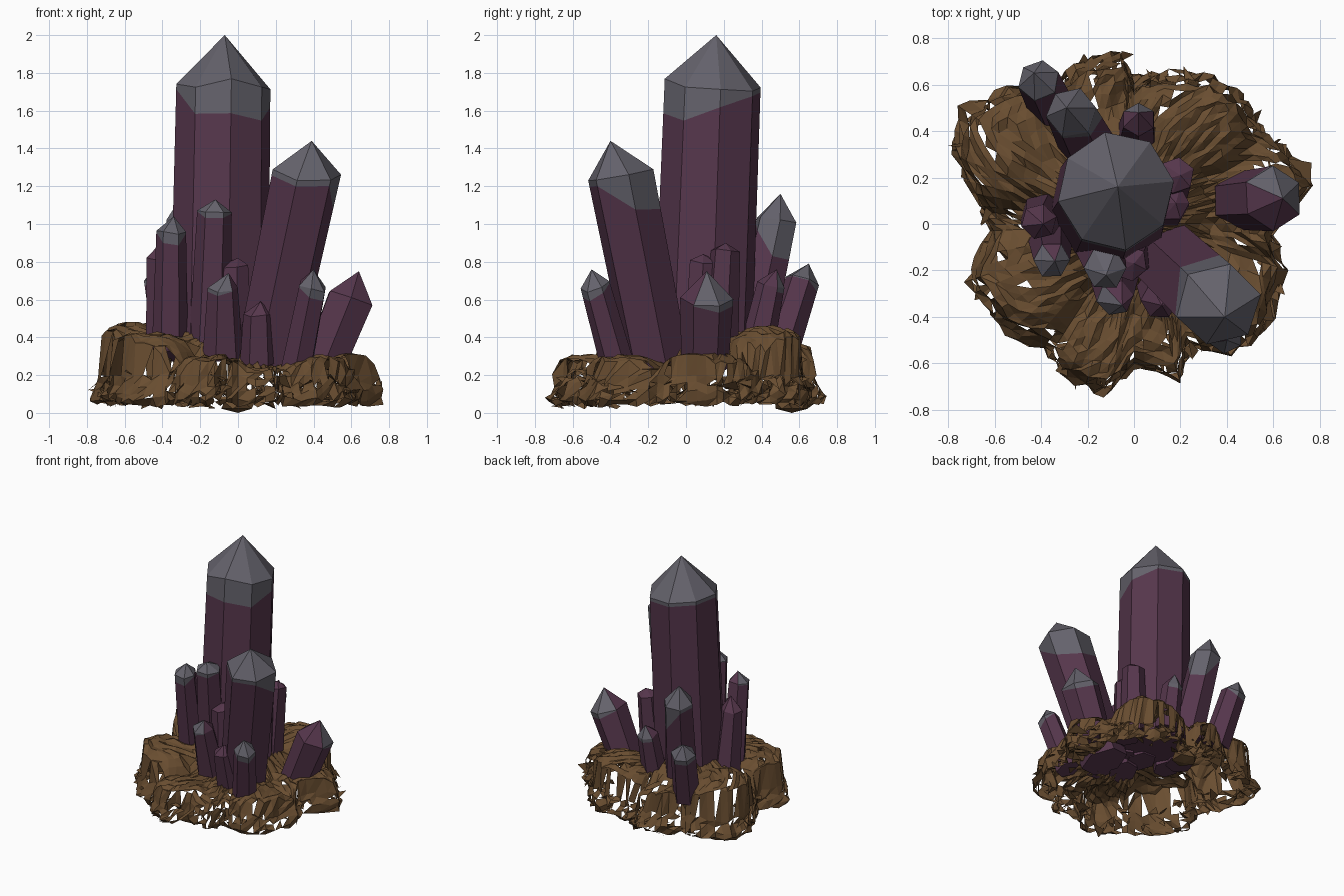
import bpy, bmesh, math, random
from mathutils import Vector

if "Cube" in bpy.data.objects:
    bpy.data.objects.remove(bpy.data.objects["Cube"])
random.seed(7)


def material(name, rgb):
    m = bpy.data.materials.new(name)
    m.diffuse_color = (*rgb, 1)
    m.use_nodes = True
    m.node_tree.nodes["Principled BSDF"].inputs["Base Color"].default_value = m.diffuse_color
    return m


PURPLE = material("purple crystal", (0.092, 0.037, 0.072))
GREY = material("grey crystal tip", (0.128, 0.122, 0.148))
BROWN = material("brown rock", (0.142, 0.075, 0.030))


def finish(bm, name, mats, recalc=True):
    if recalc:
        bmesh.ops.recalc_face_normals(bm, faces=bm.faces)
    me = bpy.data.meshes.new(name)
    bm.to_mesh(me)
    bm.free()
    for m in mats:
        me.materials.append(m)
    ob = bpy.data.objects.new(name, me)
    bpy.context.collection.objects.link(ob)
    return ob


def crystal(name, foot, shoulder, apex, r0, r1, depth, facing=(0, -1), sides=6, turn=0, cut=-2):
    """Pointed prism. Grey runs furthest down on the 'facing' side; tip faces
    turned further away from it than 'cut' stay purple."""
    foot, shoulder, apex = Vector(foot), Vector(shoulder), Vector(apex)
    axis = shoulder - foot
    q = Vector((0, 0, 1)).rotation_difference(axis)
    face_dir = Vector((*facing, 0)).normalized()
    dirs = [Vector((math.cos(a), math.sin(a), 0)) for a in
            (math.radians(turn) + math.tau * i / sides for i in range(sides))]
    bm = bmesh.new()
    low, seam, top = [], [], []
    for d in dirs:
        p0 = foot + q @ (d * r0)
        p1 = shoulder + q @ (d * r1 * random.uniform(0.96, 1.03))
        p1 += axis.normalized() * random.uniform(-0.12, 0.12) * r1
        t = depth * (0.15 + 0.85 * max(0, min(1, 1.6 * d.dot(face_dir)))) / axis.length
        low.append(bm.verts.new(p0))
        seam.append(bm.verts.new(p1.lerp(p0, t)))
        top.append(bm.verts.new(p1))
    tip = bm.verts.new(apex)
    bm.faces.new(low)
    for i in range(sides):
        j = (i + 1) % sides
        grey = (dirs[i] + dirs[j]).normalized().dot(face_dir) > cut
        bm.faces.new((low[i], low[j], seam[j], seam[i]))
        for vs in ((seam[i], seam[j], top[j], top[i]), (top[i], top[j], tip)):
            bm.faces.new(vs).material_index = int(grey)
    return finish(bm, name, [PURPLE, GREY])


# Large crystals
crystal("main_crystal", (-.10, .09, .38), (-.08, .14, 1.74), (-.07, .16, 2.0),
        .265, .26, .18, (.5, -1), 8, 10)
crystal("right_tall_crystal", (.15, -.15, .27), (.365, -.35, 1.27), (.39, -.40, 1.44),
        .17, .185, .22, (.3, 1), 6, 15)
crystal("right_short_crystal", (.45, .10, .24), (.60, .11, .61), (.64, .11, .75),
        .125, .14, .04, (.6, 1), 6, 30, -.3)
crystal("back_left_tall_crystal", (-.20, .34, .38), (-.27, .48, 1.02), (-.29, .50, 1.16),
        .125, .11, .2, (1, .6), 6, 10)
crystal("back_left_short_crystal", (-.35, .49, .3), (-.41, .62, .70), (-.43, .65, .79),
        .10, .092, .04, (-1, 1), 6, 20)
crystal("left_front_crystal", (-.36, -.07, .36), (-.355, -.155, .96), (-.34, -.16, 1.04),
        .095, .08, .06, (0, -1), 6, 0, -.6)
crystal("left_crystal", (-.39, .04, .36), (-.41, .01, .82), (-.39, 0, .92),
        .10, .08, .02, (-1, 0), 6, 15, 2)

# Small crystals around the foot of the large ones
crystal("front_right_small_crystal", (.31, -.36, .24), (.395, -.48, .67), (.40, -.50, .76),
        .09, .08, .05, (1, -1), 6, 25, -.3)
crystal("front_upper_crystal", (-.15, -.10, .36), (-.125, -.19, 1.07), (-.12, -.22, 1.13),
        .11, .095, .03, (0, -1), 6, 0)
crystal("front_lower_crystal", (-.08, -.22, .3), (-.08, -.32, .66), (-.05, -.35, .74),
        .11, .08, .02, (-1, -1), 6, 10, 0)
crystal("front_stub_crystal", (.11, -.26, .27), (.11, -.33, .53), (.12, -.35, .59),
        .10, .085, .03, (0, -1), 6, 0, 2)
crystal("back_small_crystal", (.01, .38, .36), (.02, .45, .68), (.02, .48, .76),
        .09, .075, .03, (0, 1), 6, 30, 0)
for i, (x, y, h) in enumerate(((.16, .09, .84), (.18, .21, .90), (-.02, -.17, .82))):
    crystal(f"broken_crystal_{i + 1}", (x * .85, y * .85, .36), (x, y, h - .04), (x + .02, y, h),
            .10, .08, .02, (1, 0), 6, 20 * i, 2)


# Rock: an open, torn shell. Rim outline seen from above:
outline = [(.79, .17), (.70, .30), (.55, .42), (.48, .57), (.35, .65), (.15, .67),
           (0, .63), (-.06, .75), (-.22, .72), (-.38, .61), (-.55, .60), (-.76, .51),
           (-.79, .30), (-.68, .08), (-.63, -.03), (-.73, -.25), (-.60, -.45),
           (-.40, -.55), (-.30, -.69), (-.13, -.74), (0, -.63), (.20, -.69),
           (.25, -.53), (.42, -.57), (.58, -.47), (.67, -.20), (.61, -.05)]
# Boulder humps: x, y, centre z, radii
boulders = [(-.54, .32, .25, .24, .26, .22), (-.47, -.24, .24, .25, .25, .18),
            (-.19, .57, .18, .19, .16, .18), (.23, .43, .24, .27, .23, .21),
            (.54, .10, .18, .22, .25, .13), (.42, -.34, .18, .2, .2, .12),
            (-.14, -.52, .18, .2, .19, .12), (-.12, .14, .24, .42, .40, .22)]


def height(x, y, t):
    z = .21 + .10 * (1 - t)
    for bx, by, bz, rx, ry, rz in boulders:
        d = abs((x - bx) / rx) ** 2.6 + abs((y - by) / ry) ** 2.6
        if d < 1:
            z = max(z, bz + rz * (1 - d) ** .45)
    return z


SUB = 4
rim = []
for i, p in enumerate(outline):
    a, b = Vector(p), Vector(outline[(i + 1) % len(outline)])
    rim += [a.lerp(b, k / SUB) for k in range(SUB)]
n = len(rim)
profile = [(.95, .045), (.985, .075), (.97, .11), (.945, .15), (.935, .19)]
profile += [(t, None) for t in (.91, .87, .82, .76, .69, .61, .53, .44, .34, .22)]
bm = bmesh.new()
rings = []
for s, z in profile:
    ring = []
    rough = .028 if z else .016
    for p in rim:
        k = s + random.uniform(-rough, rough)
        x, y = p.x * k, p.y * k
        zz = z if z else height(x, y, s)
        ring.append(bm.verts.new((x, y, zz + random.uniform(-.016, .016))))
    rings.append(ring)
for r, (a, b) in enumerate(zip(rings, rings[1:])):
    for i in range(n):
        j = (i + 1) % n
        for tri in ((a[i], a[j], b[j]), (a[i], b[j], b[i])):
            # torn holes, mostly low down
            if random.random() > (.12 if r < 5 else .05 if r < 9 else 0):
                bm.faces.new(tri)
centre = bm.verts.new((0, 0, height(0, 0, 0)))
for i in range(n):
    bm.faces.new((rings[-1][i], rings[-1][(i + 1) % n], centre))
finish(bm, "rock_shell", [BROWN], False)

# Loose flakes hanging along the rim, and one low chip at the back
bm = bmesh.new()


def flake(x, y, z, size):
    vs = [bm.verts.new((x + random.uniform(-size, size), y + random.uniform(-size, size),
                        max(.02, z + random.uniform(-.04, .04)))) for _ in range(4)]
    bm.faces.new(vs[:3])
    bm.faces.new(vs[1:])


for p in rim:
    k = random.uniform(.78, .97)
    flake(p.x * k, p.y * k, random.uniform(.05, .2), .06)
finish(bm, "rim_flakes", [BROWN])
bm = bmesh.new()
for v in bmesh.ops.create_icosphere(bm, subdivisions=1, radius=1)["verts"]:
    v.co = Vector((v.co.x * .1, .56 + v.co.y * .1, .04 + v.co.z * .04))
finish(bm, "underside_chip", [BROWN])
